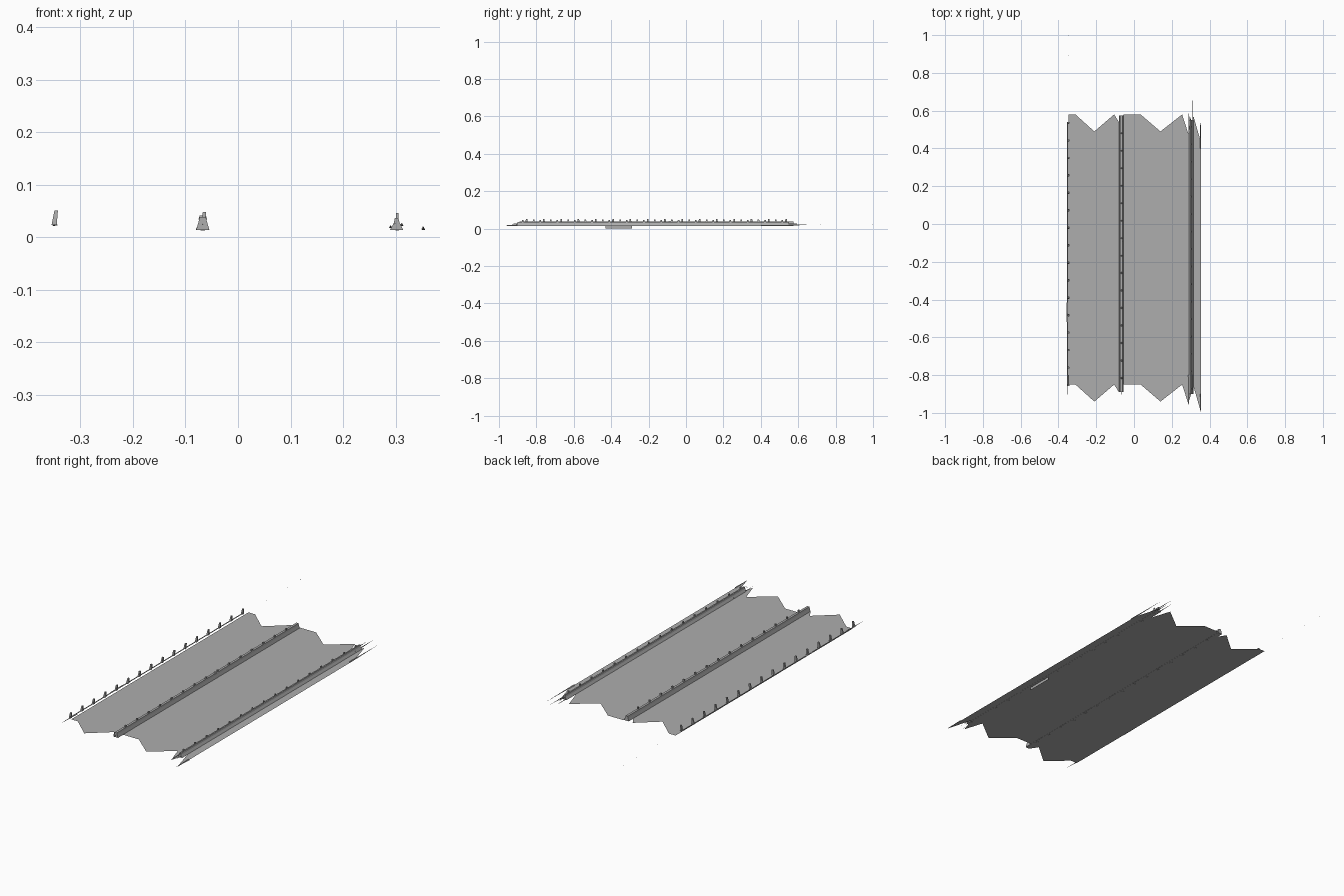
import bpy, bmesh
from mathutils import Vector

cube = bpy.data.objects.get("Cube")
if cube:
    bpy.data.objects.remove(cube, do_unlink=True)

grey = bpy.data.materials.new("mid grey")
grey.use_nodes = True
grey.diffuse_color = (0.42, 0.42, 0.42, 1)
grey.node_tree.nodes["Principled BSDF"].inputs["Base Color"].default_value = (0.42, 0.42, 0.42, 1)

SHEET_Z = 0.015
PITCH = 0.0925
LENGTH = 1.43      # the rear edge repeats the front edge this far away


def finish(name, bm):
    mesh = bpy.data.meshes.new(name)
    bm.to_mesh(mesh)
    bm.free()
    mesh.materials.append(grey)
    obj = bpy.data.objects.new(name, mesh)
    bpy.context.collection.objects.link(obj)
    return obj


def loft(bm, first, last):
    """Closed solid between two matching rings of points."""
    a = [bm.verts.new(p) for p in first]
    b = [bm.verts.new(p) for p in last]
    n = len(a)
    faces = [bm.faces.new(a), bm.faces.new(b[::-1])]
    for i in range(n):
        j = (i + 1) % n
        faces.append(bm.faces.new((a[j], a[i], b[i], b[j])))
    bmesh.ops.recalc_face_normals(bm, faces=faces)


def rectangle(x, y, z, w, d):
    return [(x + sx * w / 2, y + sy * d / 2, z)
            for sx, sy in ((-1, -1), (1, -1), (1, 1), (-1, 1))]


# Flat sheet with a jagged edge at both ends
edge = [(-0.347, 0.58), (-0.31, 0.58), (-0.21, 0.49), (-0.105, 0.58),
        (-0.08, 0.54), (-0.055, 0.58), (0.035, 0.58), (0.14, 0.49),
        (0.255, 0.58), (0.287, 0.48), (0.315, 0.57), (0.354, 0.435)]
bm = bmesh.new()
rear = [bm.verts.new((x, y, SHEET_Z)) for x, y in edge]
front = [bm.verts.new((x, y - LENGTH, SHEET_Z)) for x, y in edge]
for i in range(len(edge) - 1):
    bm.faces.new((front[i], front[i + 1], rear[i + 1], rear[i]))
finish("sheet", bm)


# Long ridges with a sloped foot and a narrow crest
def ridge(name, x, y0, y1, foot, crest, top):
    half = [(foot, SHEET_Z - 0.001), (crest + 0.002, top - 0.009), (crest, top)]
    profile = half + [(-w, z) for w, z in reversed(half)]
    bm = bmesh.new()
    loft(bm, [(x + w, y0, z) for w, z in profile],
         [(x + w, y1, z) for w, z in profile])
    finish(name, bm)


ridge("middle_ridge", -0.067, -0.89, 0.575, 0.0125, 0.006, 0.038)
ridge("left_ridge", 0.302, -0.90, 0.55, 0.0125, 0.0035, 0.036)


# Rows of small tapered posts
def post_row(name, x, start, count, z0, z1, width, lean):
    bm = bmesh.new()
    for k in range(count):
        y = start - k * PITCH
        loft(bm, rectangle(x, y, z0, width, 0.012),
             rectangle(x + lean, y, z1, width * 0.65, 0.008))
    finish(name, bm)


post_row("right_posts", -0.350, 0.535, 16, 0.023, 0.051, 0.010, 0.004)
post_row("middle_posts", -0.067, 0.480, 15, 0.013, 0.048, 0.009, 0.003)
post_row("left_posts", 0.303, 0.515, 16, 0.013, 0.046, 0.007, 0)

# Thin rail under the right posts
bm = bmesh.new()
loft(bm, rectangle(-0.352, -0.16, 0.023, 0.005, 1.38),
     rectangle(-0.352, -0.16, 0.025, 0.004, 1.38))
finish("right_rail", bm)


# Splinters that taper away past the ends
def splinter(bm, x, y0, y1, z, w):
    ring = [(x - w, y0, z - w), (x + w, y0, z - w), (x, y0, z + w)]
    tip = 0.05
    loft(bm, ring, [Vector((x, y1, z)) + (Vector(p) - Vector((x, y0, z))) * tip
                    for p in ring])


bm = bmesh.new()
for x, near, far, z in [
        (0.291, 0.50, 0.63, 0.020), (0.299, 0.50, 0.60, 0.026),
        (0.311, 0.50, 0.655, 0.024), (0.352, 0.40, 0.62, 0.018),
        (0.290, -0.80, -0.955, 0.020), (0.299, -0.80, -0.93, 0.026),
        (0.312, -0.80, -0.94, 0.024), (0.353, -0.90, -1.0, 0.017),
        (-0.350, -0.80, -0.93, 0.024), (-0.067, -0.85, -0.91, 0.024),
        (-0.077, -0.80, -0.90, 0.018)]:
    splinter(bm, x, near, far, z, 0.003)
finish("splinters", bm)

# Loose chips beyond the rear end
bm = bmesh.new()
for y in (0.72, 0.89, 0.999):
    loft(bm, rectangle(-0.345, y, 0.022, 0.002, 0.002),
         rectangle(-0.345, y, 0.024, 0.002, 0.002))
finish("loose_chips", bm)

# Small knob on the middle ridge
bm = bmesh.new()
loft(bm, rectangle(-0.067, -0.085, 0.034, 0.016, 0.018),
     rectangle(-0.067, -0.085, 0.041, 0.012, 0.014))
finish("ridge_knob", bm)

# Upright fin hanging beneath the left ridge
bm = bmesh.new()
bm.faces.new([bm.verts.new((0.302, y, z)) for y, z in
              ((-0.43, 0), (-0.29, 0), (-0.29, SHEET_Z), (-0.43, SHEET_Z))])
finish("underside_fin", bm)

# Slim flange on the right edge
bm = bmesh.new()
bm.faces.new([bm.verts.new((x, y, 0.024)) for x, y in
              ((-0.354, -0.53), (-0.354, -0.40), (-0.358, -0.43), (-0.358, -0.51))][::-1])
finish("edge_flange", bm)
